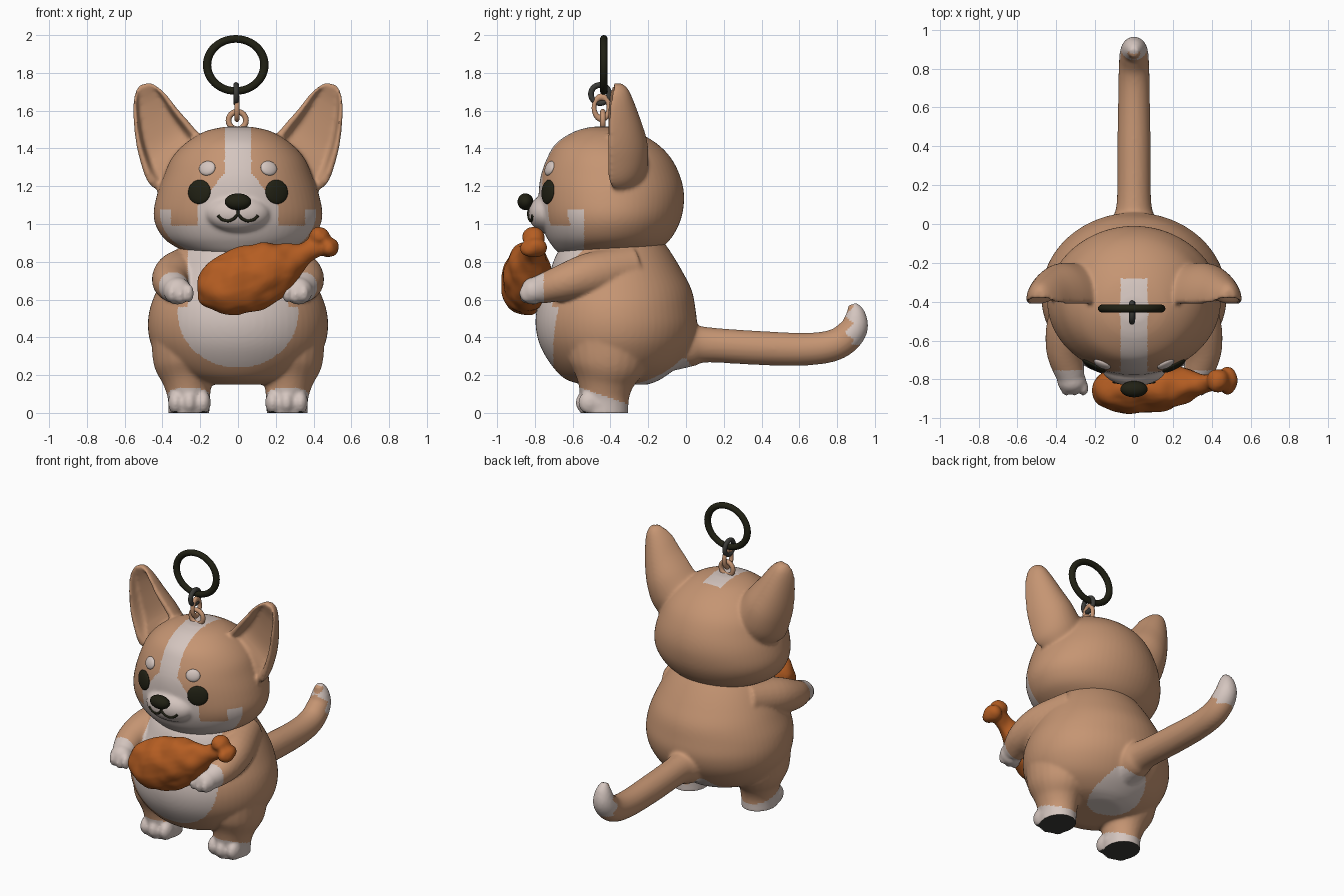
import bpy, bmesh, math
from mathutils import Vector, Matrix, noise

if "Cube" in bpy.data.objects:
    bpy.data.objects.remove(bpy.data.objects["Cube"])


def material(name, rgb):
    m = bpy.data.materials.new(name)
    m.diffuse_color = (*rgb, 1)
    m.use_nodes = True
    m.node_tree.nodes["Principled BSDF"].inputs["Base Color"].default_value = m.diffuse_color
    return m


TAN = material("tan fur", (0.56, 0.30, 0.17))
WHITE = material("cream white", (0.66, 0.56, 0.52))
ORANGE = material("roast orange", (0.46, 0.11, 0.016))
BLACK = material("black", (0.015, 0.015, 0.007))
GREY = material("dark grey", (0.045, 0.045, 0.04))


def refine(rows, n=5):
    """Catmull-Rom interpolation of rows of numbers."""
    out = []
    for i in range(len(rows) - 1):
        a, b, c, d = (rows[max(0, min(len(rows) - 1, i + k))] for k in (-1, 0, 1, 2))
        for j in range(n):
            t = j / n
            out.append([0.5 * (2 * q + (r - p) * t + (2 * p - 5 * q + 4 * r - s) * t * t
                               + (3 * q - p - 3 * r + s) * t ** 3) for p, q, r, s in zip(a, b, c, d)])
    return out + [list(rows[-1])]


def loft(bm, rings):
    vs = [[bm.verts.new(p) for p in r] for r in rings]
    n = len(vs[0])
    for a, b in zip(vs, vs[1:]):
        for i in range(n):
            bm.faces.new((a[i], a[(i + 1) % n], b[(i + 1) % n], b[i]))
    bm.faces.new(vs[0][::-1])
    bm.faces.new(vs[-1])


def slices(bm, rows, n=64):
    """Horizontal ovals: z, half width, front y, back y."""
    loft(bm, [[(w * math.cos(2 * math.pi * i / n),
                (f + b) / 2 + (b - f) / 2 * math.sin(2 * math.pi * i / n), z) for i in range(n)]
              for z, w, f, b in refine(rows)])


def tube(bm, rows, ref, k=1.0, n=24):
    """Round sweep: x, y, z, radius; k scales the radius along ref."""
    rows, rings = refine(rows), []
    ps = [Vector(r[:3]) for r in rows]
    for i, r in enumerate(rows):
        t = (ps[min(i + 1, len(ps) - 1)] - ps[max(i - 1, 0)]).normalized()
        a = Vector(ref).cross(t).normalized()
        b = t.cross(a)
        rings.append([ps[i] + r[3] * (a * math.cos(q) + b * k * math.sin(q))
                      for q in (2 * math.pi * j / n for j in range(n))])
    loft(bm, rings)


def ball(bm, loc, rad, rot=Matrix()):
    bmesh.ops.create_uvsphere(bm, u_segments=32, v_segments=20, radius=1,
                              matrix=Matrix.Translation(loc) @ rot @ Matrix.Diagonal((*rad, 1)))


def finish(name, bm, mats, rule=None, voxel=None, smooth=3, edit=None):
    bmesh.ops.recalc_face_normals(bm, faces=bm.faces[:])
    me = bpy.data.meshes.new(name)
    bm.to_mesh(me)
    bm.free()
    ob = bpy.data.objects.new(name, me)
    bpy.context.collection.objects.link(ob)
    if voxel:
        mod = ob.modifiers.new("merge", 'REMESH')
        mod.mode, mod.voxel_size = 'VOXEL', voxel
        dg = bpy.context.evaluated_depsgraph_get()
        me = bpy.data.meshes.new_from_object(ob.evaluated_get(dg))
        ob.modifiers.clear()
        ob.data = me
        bm = bmesh.new()
        bm.from_mesh(me)
        for _ in range(smooth):
            bmesh.ops.smooth_vert(bm, verts=bm.verts[:], factor=0.5,
                                  use_axis_x=True, use_axis_y=True, use_axis_z=True)
        bm.normal_update()
        if edit:
            for v in bm.verts:
                edit(v)
        bm.to_mesh(me)
        bm.free()
    me.materials.clear()
    for m in mats:
        me.materials.append(m)
    for p in me.polygons:
        p.use_smooth = True
        p.material_index = rule(p.center, p.normal) if rule else 0
    return ob


# Head with muzzle and cupped ears
bm = bmesh.new()
slices(bm, [(.82, .12, -.55, -.25), (.84, .24, -.66, -.18), (.90, .365, -.72, -.10), (.97, .425, -.755, -.05),
            (1.05, .447, -.775, -.02), (1.15, .43, -.78, -.01), (1.25, .395, -.77, -.03), (1.35, .35, -.735, -.08),
            (1.43, .275, -.685, -.16), (1.49, .175, -.59, -.27), (1.515, .07, -.50, -.38)])
ball(bm, (0, -.735, 1.055), (.17, .1, .1))
EAR = [(.12, 1.38, .40, 1.16, -.36, .15, 0), (.19, 1.46, .475, 1.22, -.40, .2, .04),
       (.25, 1.53, .517, 1.33, -.405, .2, .075), (.32, 1.61, .543, 1.45, -.405, .17, .075),
       (.38, 1.685, .555, 1.6, -.40, .125, .055), (.43, 1.73, .545, 1.69, -.385, .08, .02),
       (.465, 1.748, .52, 1.735, -.375, .04, 0)]
for s in (1, -1):
    rings = []
    for lx, lz, rx, rz, yf, d, c in refine(EAR, 6):
        ring = []
        for i in range(64):
            u, v = math.cos(i * math.pi / 32), math.sin(i * math.pi / 32)
            h = max(0, min(1, (.84 - abs(u)) / .2))
            y = yf + (d * v if v >= 0 else c * h * h * (3 - 2 * h) + .012 * v)
            ring.append((s * ((lx + rx) / 2 + u * (rx - lx) / 2), y, (lz + rz) / 2 + u * (rz - lz) / 2))
        rings.append(ring)
    loft(bm, rings)


def head_rule(p, n):
    x = abs(p.x)
    blaze = .072 + max(0, min(.14, (1.27 - p.z) * .8))
    if p.y < -.28 and p.z > .98 and x < blaze:
        return 1
    if p.y < -.54 and (p.z < .99 or (x > .355 and p.z < 1.08)):
        return 1
    return 0


head = finish("head", bm, [TAN, WHITE], head_rule, .0105)

# Body with arms, hands, legs, feet and tail
bm = bmesh.new()
slices(bm, [(.15, .15, -.55, -.2), (.18, .28, -.64, -.13), (.25, .39, -.71, -.04), (.35, .455, -.77, .03),
            (.45, .477, -.795, .058), (.55, .467, -.79, .05), (.65, .43, -.76, .03), (.75, .385, -.72, -.02),
            (.85, .33, -.68, -.08), (.95, .25, -.6, -.15)])
tube(bm, [(0, -.08, .36, .14), (0, .03, .36, .115), (0, .12, .36, .093), (0, .4, .343, .09), (0, .65, .338, .086),
          (0, .8, .365, .083), (0, .885, .44, .076), (0, .897, .52, .055), (0, .88, .575, .025)], (1, 0, 0), .95)
for s in (1, -1):
    tube(bm, [(s * .24, -.28, .77, .12), (s * .325, -.5, .73, .12), (s * .355, -.65, .69, .097),
              (s * .325, -.78, .65, .075)], (0, 0, 1))
    ball(bm, (s * .32, -.81, .645), (.075, .065, .072))
    for k in (-1, 0, 1):  # fingers and toes
        ball(bm, (s * (.305 + .045 * k), -.845, .625 + .008 * abs(k)), (.026, .038, .048))
        ball(bm, (s * .257 + .073 * k, -.525 + .015 * abs(k), .055), (.04, .06, .062))
    tube(bm, [(s * .26, -.41, .36, .2), (s * .268, -.415, .25, .178), (s * .265, -.425, .16, .132),
              (s * .26, -.43, .08, .112), (s * .26, -.43, -.02, .108)], (0, 1, 0), 1.15)
    ball(bm, (s * .257, -.45, .05), (.112, .12, .08))


def body_rule(p, n):
    x = abs(p.x)
    if p.z < .02 and n.z < -.7:
        return 2
    if p.y < -.755 and x > .2 and .54 < p.z < .76:
        return 1
    if p.y < -.2 and x > .1 and p.z < .045 + .085 * (-.3 - p.y) / .25:
        return 1
    if p.y < -.5 and x < .32 and p.z < .56 and (x / .32) ** 2 + (min(0, p.z - .53) / .29) ** 2 < 1:
        return 1
    if p.y < -.5 and x < .265 and p.z >= .56:
        return 1
    if p.z < .3 and (x / .17) ** 2 + ((p.y + .17) / .2) ** 2 < 1:
        return 1
    if p.y > .865 + .02 * math.sin(p.z * 70) and p.z > .36:
        return 1
    return 0


def to_floor(v):
    v.co.z = max(v.co.z, 0)


finish("body", bm, [TAN, WHITE, GREY], body_rule, .0105, 3, to_floor)

# Lumpy drumstick
bm = bmesh.new()
tube(bm, [(-.22, -.85, .64, .03), (-.19, -.85, .645, .09), (-.11, -.85, .66, .145), (0, -.845, .69, .172),
          (.1, -.84, .725, .17), (.2, -.835, .765, .145), (.28, -.825, .805, .105), (.35, -.82, .845, .062),
          (.45, -.81, .90, .05)], (0, 1, 0), .76)
ball(bm, (.435, -.81, .935), (.06, .07, .052))
ball(bm, (.485, -.81, .875), (.05, .07, .055))


def lumps(v):
    v.co += v.normal * noise.noise(v.co * 11) * .016


finish("drumstick", bm, [ORANGE], None, .01, 3, lumps)

# Face details set on the head surface
bpy.context.view_layer.update()


def on_head(x, z):
    hit, loc, nor, _ = head.ray_cast(Vector((x, -2, z)), Vector((0, 1, 0)))
    return loc, nor


for s, side in ((1, "right"), (-1, "left")):
    for name, x, z, w, h, d, m in (("eye", .205, 1.17, .066, .064, .018, BLACK),
                                   ("brow", .163, 1.295, .046, .04, .018, WHITE)):
        loc, nor = on_head(s * x, z)
        bm = bmesh.new()
        ball(bm, loc, (w, h, d), nor.to_track_quat('Z', 'Y').to_matrix().to_4x4())
        finish(side + "_" + name, bm, [m])

bm = bmesh.new()
ball(bm, (0, -.85, 1.118), (.07, .042, .044))
finish("nose", bm, [BLACK])

bm = bmesh.new()
for pts in ([(-.105, 1.045), (-.085, 1.025), (-.05, 1.017), (-.02, 1.03), (0, 1.05),
             (.02, 1.03), (.05, 1.017), (.085, 1.025), (.105, 1.045)], [(0, 1.1), (0, 1.075), (0, 1.045)]):
    tube(bm, [(*on_head(x, z)[0], .008) for x, z in pts], (0, 1, 0), 1, 10)
finish("mouth", bm, [BLACK])

# Key ring and chain
for name, loc, rot, R, r, sc, m in (
        ("key_ring", (-.012, -.435, 1.842), (math.pi / 2, 0, 0), .138, .02, (1.1, 1, 1), BLACK),
        ("upper_link", (-.01, -.455, 1.688), (0, math.pi / 2, 0), .048, .015, (1, 1, 1), GREY),
        ("lower_link", (-.006, -.447, 1.615), (0, math.pi / 2, 0), .044, .014, (1.3, .9, 1), TAN),
        ("eyelet", (-.004, -.44, 1.548), (math.pi / 2, 0, 0), .046, .015, (1, 1, 1), TAN)):
    bpy.ops.mesh.primitive_torus_add(location=loc, rotation=rot, major_radius=R, minor_radius=r,
                                     major_segments=48, minor_segments=14)
    ob = bpy.context.object
    ob.name, ob.scale = name, sc
    ob.data.materials.append(m)
    bpy.ops.object.shade_smooth()
